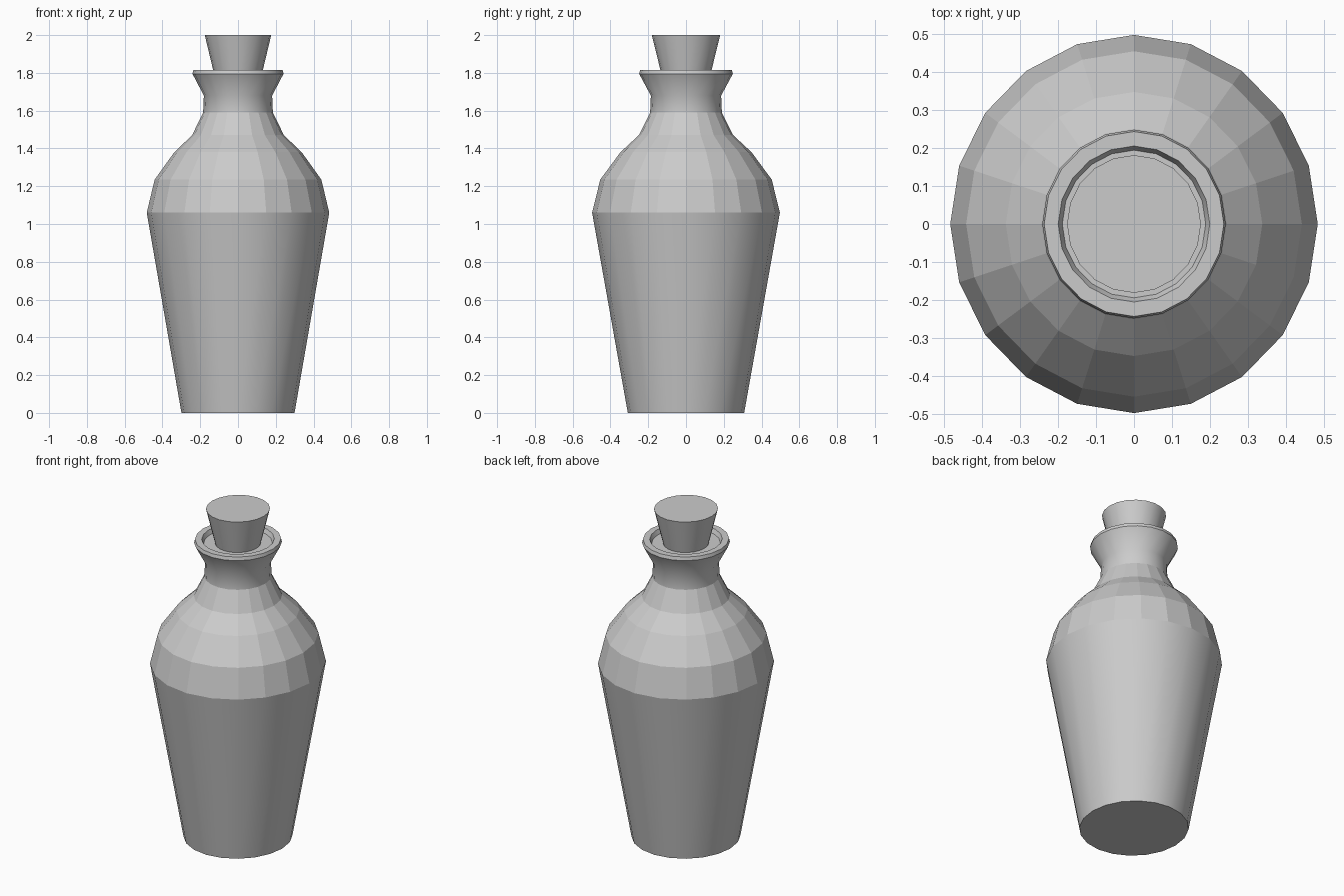
import bpy, bmesh, math

if "Cube" in bpy.data.objects:
    bpy.data.objects.remove(bpy.data.objects["Cube"])

SIDES = 20
X_SCALE = 0.972  # the bottle is slightly narrower across x


def lathe(name, profile, flat_bands=()):
    """Revolve (radius, z) points around z; close both ends with flat caps."""
    bm = bmesh.new()
    rings = []
    for r, z in profile:
        ring = []
        for i in range(SIDES):
            a = 2 * math.pi * i / SIDES
            ring.append(bm.verts.new((r * X_SCALE * math.cos(a), r * math.sin(a), z)))
        rings.append(ring)
    for b in range(len(rings) - 1):
        lo, hi = rings[b], rings[b + 1]
        for i in range(SIDES):
            j = (i + 1) % SIDES
            f = bm.faces.new((lo[i], lo[j], hi[j], hi[i]))
            f.smooth = b not in flat_bands
    bm.faces.new(rings[0][::-1])
    bm.faces.new(rings[-1])
    bm.normal_update()
    for e in bm.edges:
        e.smooth = e.calc_face_angle(0) < math.radians(32)
    mesh = bpy.data.meshes.new(name)
    bm.to_mesh(mesh)
    bm.free()
    obj = bpy.data.objects.new(name, mesh)
    bpy.context.collection.objects.link(obj)
    return obj


# Bottle: tapered body, faceted shoulder, neck, flared rim and recessed mouth
lathe("bottle", [
    (0.308, 0.0), (0.497, 1.06),
    (0.454, 1.235), (0.347, 1.38), (0.25, 1.47), (0.19, 1.59),
    (0.186, 1.68), (0.248, 1.795), (0.243, 1.815),
    (0.205, 1.815), (0.194, 1.79),
], flat_bands=(1, 2, 3, 4))

# Cork: tapered stopper sitting in the mouth
lathe("cork", [(0.128, 1.785), (0.181, 2.0)])
